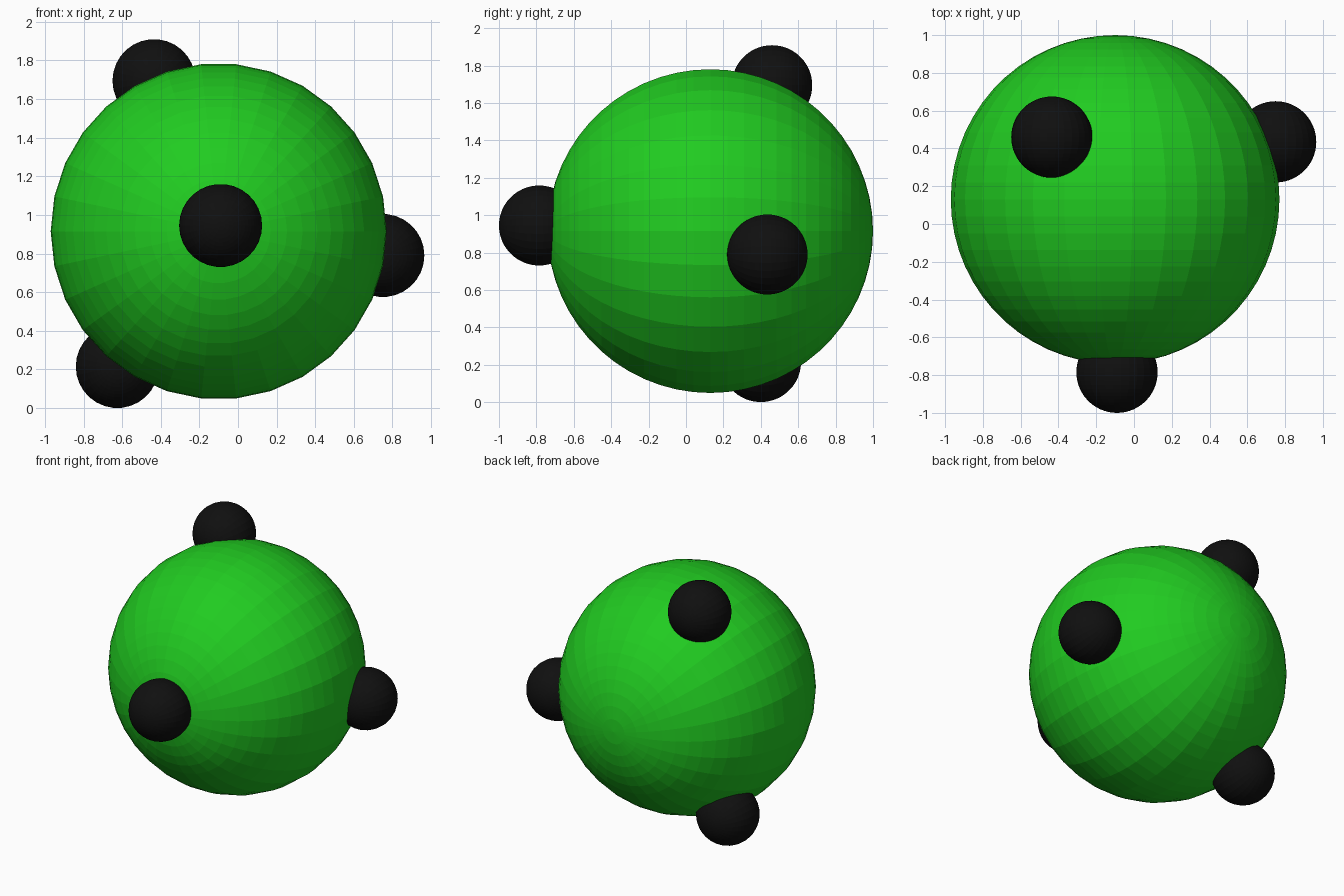
import bpy, bmesh
from math import atan2, radians
from mathutils import Matrix, Vector

if "Cube" in bpy.data.objects:
    bpy.data.objects.remove(bpy.data.objects["Cube"])


def material(name, rgb):
    m = bpy.data.materials.new(name)
    m.diffuse_color = (*rgb, 1)
    m.use_nodes = True
    m.node_tree.nodes["Principled BSDF"].inputs["Base Color"].default_value = m.diffuse_color
    return m


green = material("green", (0.015, 0.6, 0.015))
black = material("black", (0.005, 0.005, 0.005))


def ball(name, centre, radius, mat, smooth=False):
    """Thirty-sided sphere with its poles along y and a vertex line on the x axis."""
    bm = bmesh.new()
    bmesh.ops.create_uvsphere(bm, u_segments=30, v_segments=30, radius=radius)
    v = min(bm.verts, key=lambda p: abs(p.co.z)).co
    turn = Matrix.Rotation(radians(90), 4, 'X') @ Matrix.Rotation(-atan2(v.y, v.x), 4, 'Z')
    bm.transform(turn)
    for f in bm.faces:
        f.smooth = smooth
    me = bpy.data.meshes.new(name)
    bm.to_mesh(me)
    bm.free()
    me.materials.append(mat)
    ob = bpy.data.objects.new(name, me)
    ob.location = centre
    bpy.context.collection.objects.link(ob)
    return ob


# Large central sphere
core = Vector((-0.10, 0.13, 0.915))
ball("central_sphere", core, 0.87, green)

# Four small spheres, spread as a tetrahedron around the centre
offsets = {
    "front": (0.01, -0.915, 0.03),
    "right": (0.85, 0.305, -0.125),
    "top": (-0.335, 0.33, 0.78),
    "lower_left": (-0.525, 0.27, -0.70),
}
for side, off in offsets.items():
    ball(side + "_small_sphere", core + Vector(off), 0.215, black)
